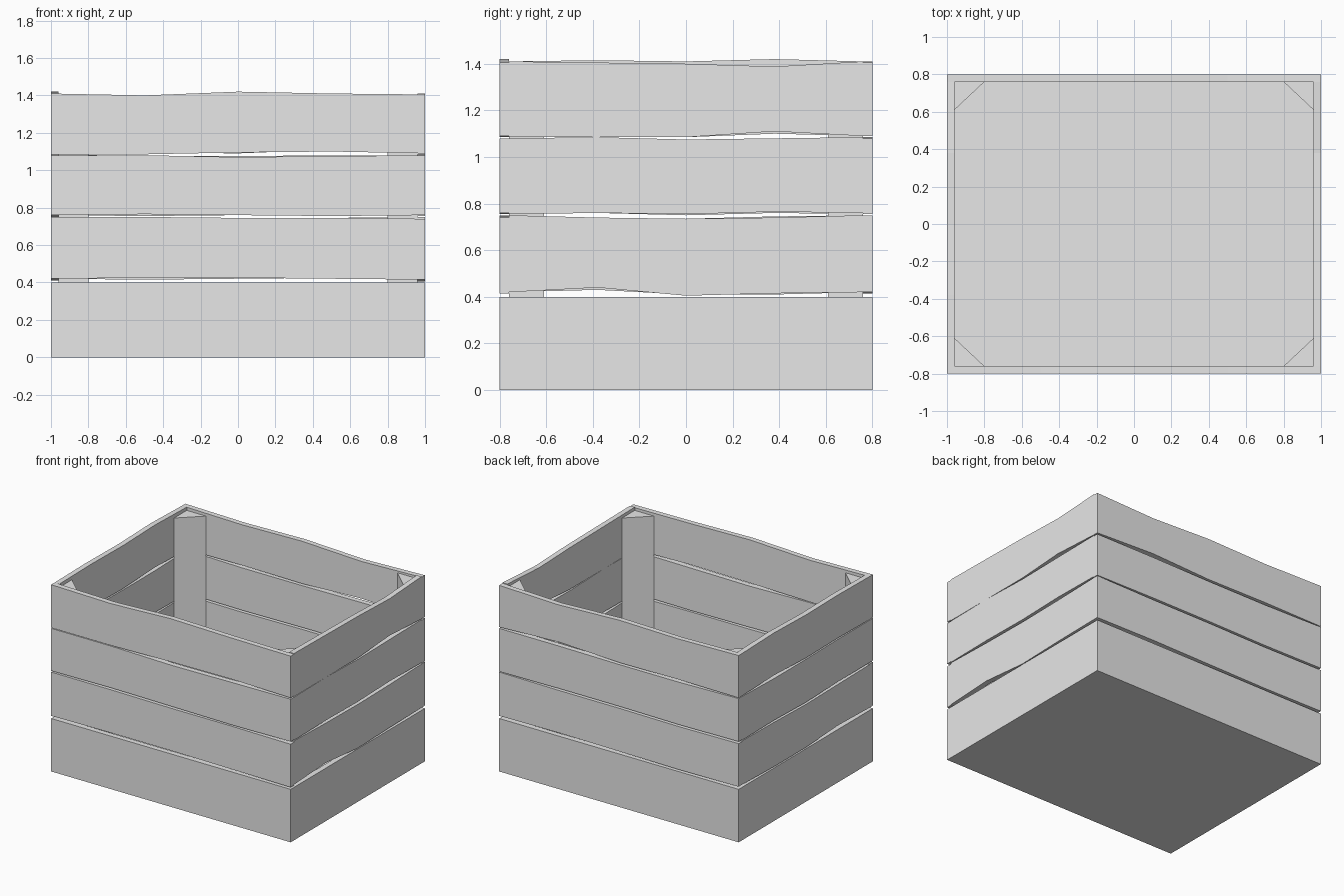
import bpy, bmesh
from mathutils import Vector

cube = bpy.data.objects.get("Cube")
if cube:
    bpy.data.objects.remove(cube, do_unlink=True)

grey = bpy.data.materials.new("plain grey")
grey.use_nodes = True
colour = (0.8, 0.8, 0.8, 1)
grey.diffuse_color = colour
grey.node_tree.nodes["Principled BSDF"].inputs["Base Color"].default_value = colour

HX, HY, T = 1.0, 0.8, 0.04


def finish(name, bm):
    bmesh.ops.recalc_face_normals(bm, faces=bm.faces)
    mesh = bpy.data.meshes.new(name)
    bm.to_mesh(mesh)
    bm.free()
    mesh.materials.append(grey)
    obj = bpy.data.objects.new(name, mesh)
    bpy.context.collection.objects.link(obj)
    return obj


def prism(name, outline, push):
    """Extrude a flat outline along a vector."""
    bm = bmesh.new()
    face = bm.faces.new([bm.verts.new(p) for p in outline])
    made = bmesh.ops.extrude_face_region(bm, geom=[face])["geom"]
    bmesh.ops.translate(bm, vec=Vector(push),
                        verts=[v for v in made if isinstance(v, bmesh.types.BMVert)])
    return finish(name, bm)


def plank(name, start, end, push, low, high):
    """Board between two corners with hand-cut lower and upper edges."""
    start, end = Vector(start), Vector(end)

    def edge(heights):
        n = len(heights) - 1
        return [start.lerp(end, i / n) + Vector((0, 0, h)) for i, h in enumerate(heights)]
    prism(name, edge(low) + edge(high)[::-1], push)


# Edge heights per row, running along +x or +y
flat = [0, 0]
front = [
    (flat, [0.40, 0.40]),
    ([0.42, 0.425, 0.425, 0.42, 0.415], [0.75, 0.75, 0.745, 0.745, 0.74]),
    ([0.76, 0.765, 0.76, 0.755, 0.76], [1.08, 1.08, 1.07, 1.075, 1.08]),
    ([1.085, 1.085, 1.095, 1.10, 1.09], [1.41, 1.40, 1.42, 1.41, 1.405]),
]
back = [
    (flat, [0.40, 0.40]),
    ([0.42, 0.415, 0.42, 0.425, 0.42], [0.745, 0.74, 0.745, 0.745, 0.75]),
    ([0.76, 0.755, 0.76, 0.76, 0.755], [1.085, 1.075, 1.075, 1.08, 1.08]),
    ([1.09, 1.095, 1.09, 1.11, 1.09], [1.41, 1.40, 1.41, 1.39, 1.405]),
]
right = [
    (flat, [0.40, 0.40]),
    ([0.42, 0.44, 0.405, 0.415, 0.42], [0.75, 0.74, 0.735, 0.74, 0.75]),
    ([0.755, 0.76, 0.755, 0.765, 0.76], [1.08, 1.085, 1.075, 1.08, 1.085]),
    ([1.085, 1.085, 1.085, 1.11, 1.09], [1.41, 1.405, 1.40, 1.388, 1.41]),
]
left = [
    (flat, [0.40, 0.40]),
    ([0.42, 0.43, 0.41, 0.41, 0.42], [0.745, 0.74, 0.735, 0.745, 0.75]),
    ([0.76, 0.76, 0.75, 0.76, 0.755], [1.08, 1.08, 1.075, 1.075, 1.085]),
    ([1.085, 1.09, 1.085, 1.10, 1.09], [1.41, 1.415, 1.41, 1.42, 1.41]),
]

# Slatted walls
iy = HY - T
for row in range(4):
    n = row + 1
    plank(f"front_plank_{n}", (-HX, -HY, 0), (HX, -HY, 0), (0, T, 0), *front[row])
    plank(f"back_plank_{n}", (-HX, HY, 0), (HX, HY, 0), (0, -T, 0), *back[row])
    plank(f"positive_x_plank_{n}", (HX, -iy, 0), (HX, iy, 0), (-T, 0, 0), *right[row])
    plank(f"negative_x_plank_{n}", (-HX, -iy, 0), (-HX, iy, 0), (T, 0, 0), *left[row])

# Three-sided corner posts
ix = HX - T
for sx, xname in ((-1, "negative_x"), (1, "positive_x")):
    for sy, yname in ((-1, "front"), (1, "back")):
        prism(f"{yname}_{xname}_post",
              [(sx * ix, sy * iy, 0.02), (sx * 0.80, sy * iy, 0.02), (sx * ix, sy * 0.61, 0.02)],
              (0, 0, 1.365))

# Floor board
prism("floor", [(-ix, -iy, 0), (ix, -iy, 0), (ix, iy, 0), (-ix, iy, 0)], (0, 0, T))
